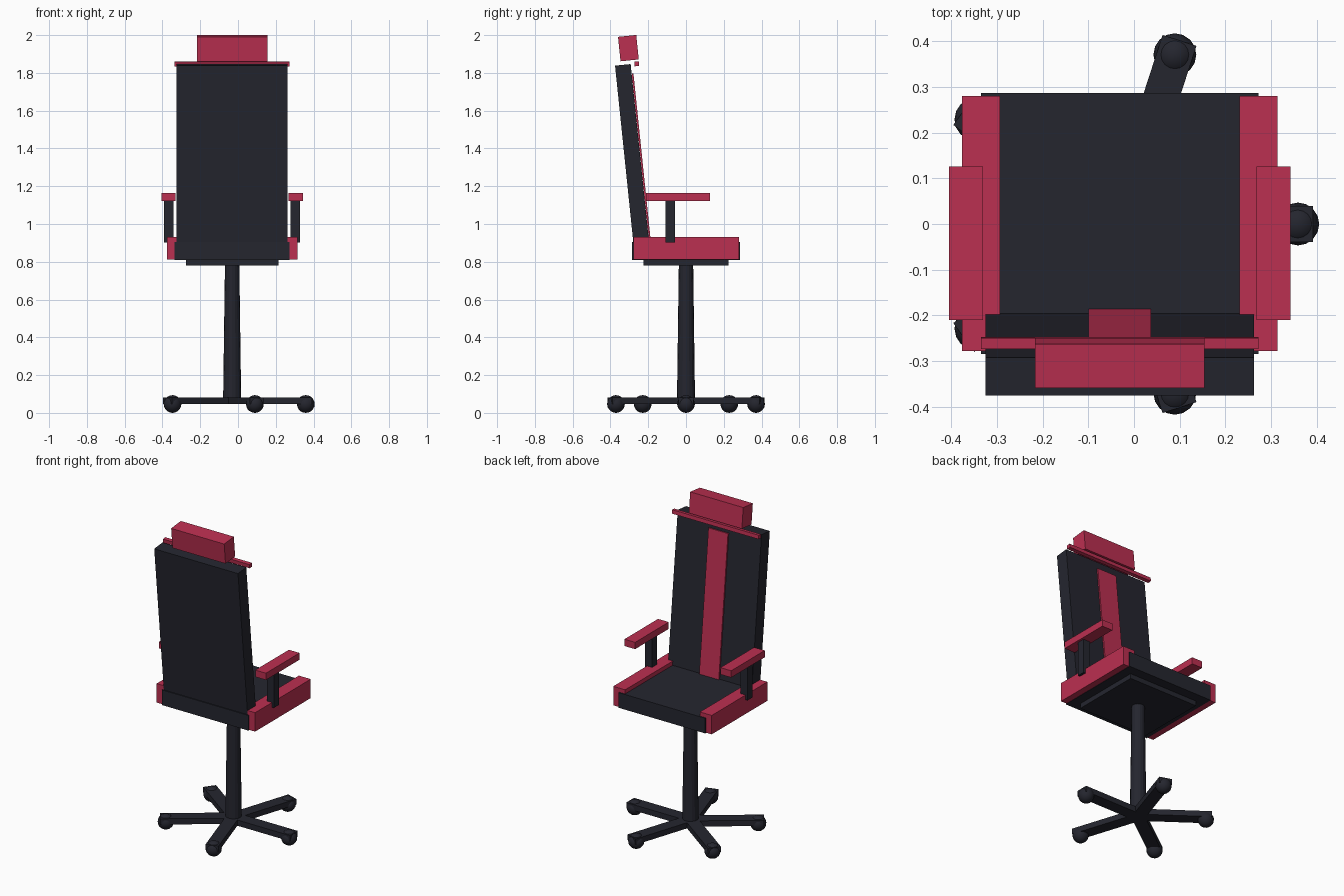
import bpy, math
from mathutils import Matrix

old = bpy.data.objects.get("Cube")
if old:
    bpy.data.objects.remove(old, do_unlink=True)

CX = -0.031          # centre line of the chair
TILT = math.radians(5.9)


def material(name, rgb):
    m = bpy.data.materials.new(name)
    m.use_nodes = True
    col = (*rgb, 1)
    m.diffuse_color = col
    m.node_tree.nodes["Principled BSDF"].inputs["Base Color"].default_value = col
    return m


RED = material("crimson", (0.5, 0.029, 0.082))
DARK = material("charcoal", (0.018, 0.019, 0.028))


def finish(name, mat):
    ob = bpy.context.object
    ob.name = name
    ob.data.materials.append(mat)
    return ob


def box(name, mat, centre, size, tilt=0, turn=0):
    bpy.ops.mesh.primitive_cube_add(size=1, location=centre, rotation=(tilt, 0, turn))
    ob = finish(name, mat)
    ob.data.transform(Matrix.Diagonal((*size, 1)))
    return ob


# Seat and mounting plate
box("seat", DARK, (CX, 0.001, 0.858), (0.608, 0.572, 0.096))
box("mounting_plate", DARK, (CX, 0, 0.796), (0.49, 0.45, 0.034))

# Side rails and armrests
for side, s in (("left", 1), ("right", -1)):
    box(side + "_seat_rail", RED, (CX + s * 0.304, 0.001, 0.872), (0.083, 0.558, 0.12))
    box(side + "_arm_post", DARK, (CX + s * 0.335, -0.084, 1.012), (0.05, 0.05, 0.22))
    box(side + "_arm_pad", RED, (CX + s * 0.337, -0.042, 1.143), (0.075, 0.337, 0.043))

# Reclined backrest with centre stripe, top bar and headrest
box("backrest", DARK, (CX, -0.285, 1.365), (0.588, 0.083, 0.96), TILT)
box("back_stripe", RED, (CX, -0.236, 1.345), (0.137, 0.009, 0.91), TILT)
box("top_bar", RED, (CX, -0.261, 1.848), (0.608, 0.024, 0.024), TILT)
box("headrest", RED, (CX, -0.305, 1.931), (0.372, 0.097, 0.13), TILT)

# Tapered column
bpy.ops.mesh.primitive_cone_add(vertices=16, radius1=0.048, radius2=0.038,
                                depth=0.74, location=(CX, 0, 0.42))
finish("column", DARK)

# Five legs with ball casters
LEG = 0.423
for i in range(5):
    a = i * math.tau / 5
    c, s = math.cos(a), math.sin(a)
    box(f"base_leg_{i + 1}", DARK, (CX + c * LEG / 2, s * LEG / 2, 0.064),
        (LEG, 0.078, 0.036), turn=a)
    bpy.ops.mesh.primitive_uv_sphere_add(segments=16, ring_count=10, radius=0.047,
                                         location=(CX + c * 0.39, s * 0.39, 0.047))
    finish(f"caster_{i + 1}", DARK)
    bpy.ops.object.shade_smooth_by_angle(angle=math.radians(40))
